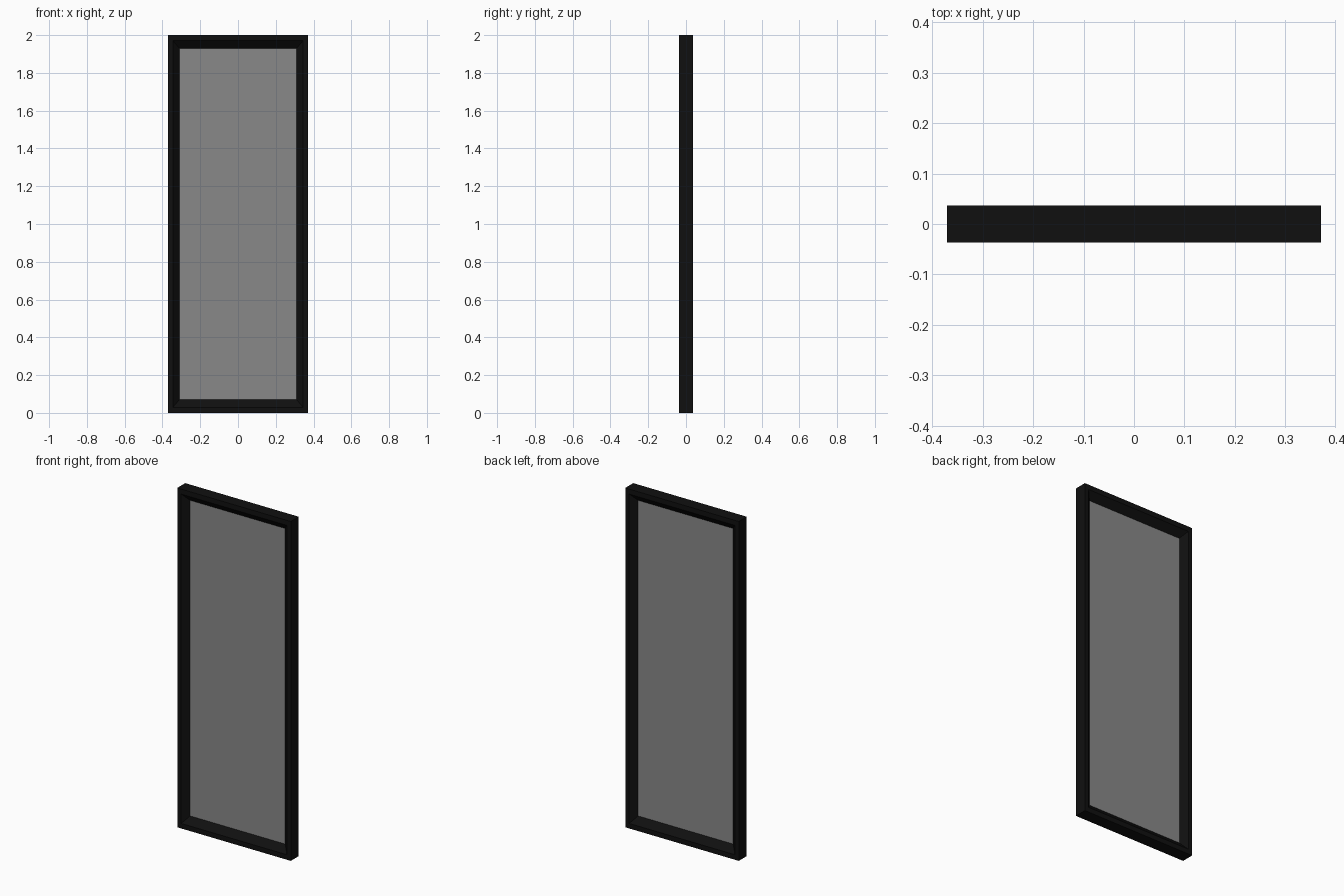
import bpy, bmesh

if "Cube" in bpy.data.objects:
    bpy.data.objects.remove(bpy.data.objects["Cube"])

W, H, D = 0.37, 1.0, 0.037      # half sizes of the frame
T = 0.003                       # half thickness of the panel
SIDE, RAIL = 0.06, 0.07         # frame width at the sides and at top/bottom


def material(name, v):
    m = bpy.data.materials.new(name)
    m.diffuse_color = (v, v, v, 1)
    m.use_nodes = True
    m.node_tree.nodes["Principled BSDF"].inputs["Base Color"].default_value = m.diffuse_color
    return m


def new_object(name, bm, mat):
    bmesh.ops.recalc_face_normals(bm, faces=bm.faces[:])
    me = bpy.data.meshes.new(name)
    bm.to_mesh(me)
    bm.free()
    me.materials.append(mat)
    ob = bpy.data.objects.new(name, me)
    bpy.context.collection.objects.link(ob)
    return ob


# Frame: cross-section (fraction of frame width, y) swept round a mitred rectangle
profile = [(0, -D), (0.42, -D), (1, -T), (1, T), (0.42, D), (0, D)]
bm = bmesh.new()
rings = []
for sx, sz in [(-1, -1), (1, -1), (1, 1), (-1, 1)]:
    rings.append([bm.verts.new((sx * (W - SIDE * f), y, H + sz * (H - RAIL * f)))
                  for f, y in profile])
n = len(profile)
for i in range(4):
    a, b = rings[i], rings[(i + 1) % 4]
    for j in range(n):
        k = (j + 1) % n
        bm.faces.new((a[j], a[k], b[k], b[j]))
new_object("frame", bm, material("black", 0.005))

# Flat panel in the middle of the frame
bm = bmesh.new()
bmesh.ops.create_cube(bm, size=2)
bmesh.ops.scale(bm, vec=(W - SIDE, T, H - RAIL), verts=bm.verts[:])
bmesh.ops.translate(bm, vec=(0, 0, H), verts=bm.verts[:])
new_object("panel", bm, material("grey", 0.25))
